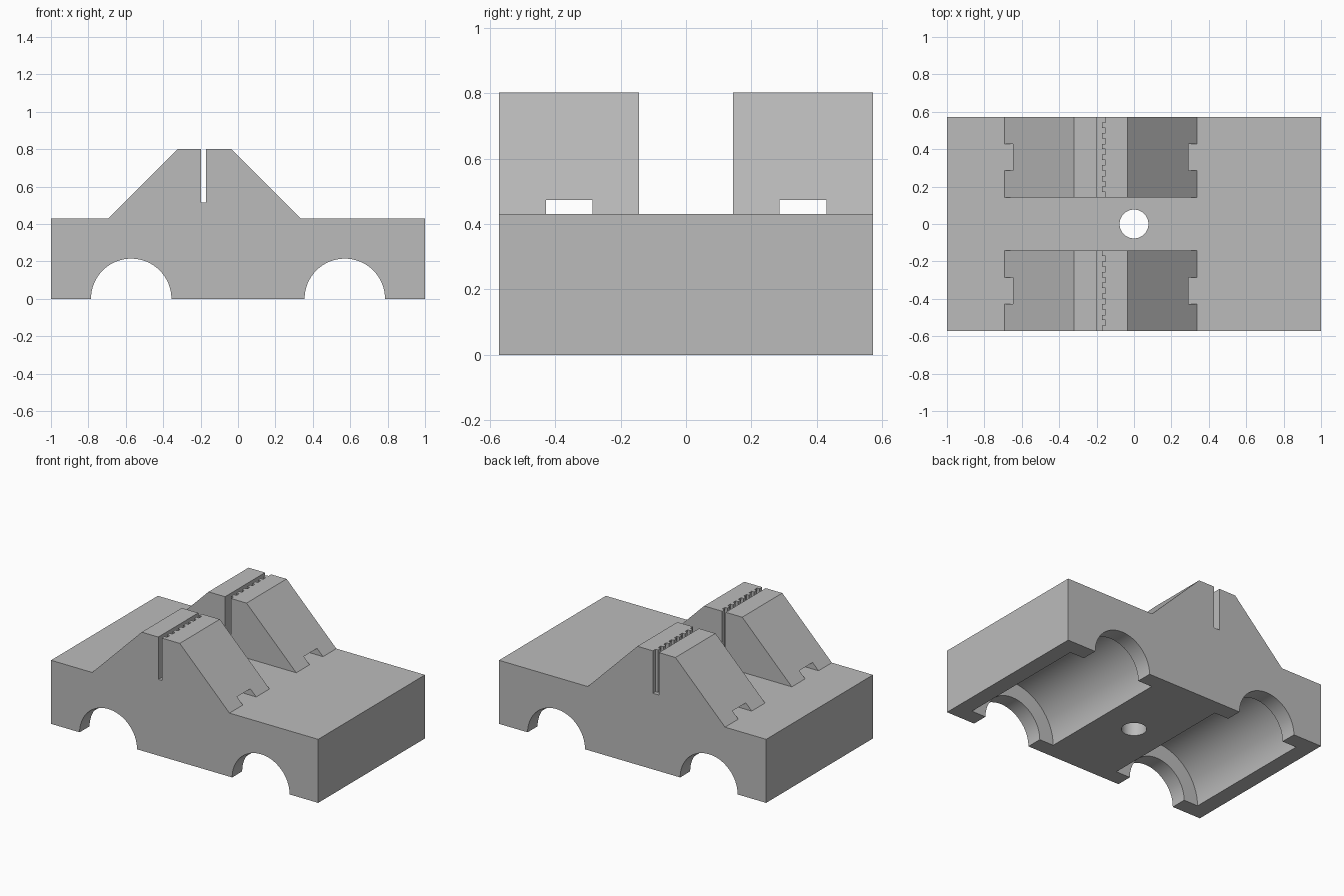
import bpy, bmesh, math
from mathutils import Vector

if "Cube" in bpy.data.objects:
    bpy.data.objects.remove(bpy.data.objects["Cube"], do_unlink=True)

grey = bpy.data.materials.new("plain_grey")
grey.use_nodes = True
colour = (0.5, 0.5, 0.5, 1)
grey.diffuse_color = colour
grey.node_tree.nodes["Principled BSDF"].inputs["Base Color"].default_value = colour


def prism(name, outline, sweep):
    """Extrude a closed outline of 3D points along a vector."""
    bm = bmesh.new()
    face = bm.faces.new([bm.verts.new(p) for p in outline])
    moved = bmesh.ops.extrude_face_region(bm, geom=[face])["geom"]
    bmesh.ops.translate(bm, vec=Vector(sweep),
                        verts=[g for g in moved if isinstance(g, bmesh.types.BMVert)])
    bmesh.ops.recalc_face_normals(bm, faces=bm.faces)
    mesh = bpy.data.meshes.new(name)
    bm.to_mesh(mesh)
    bm.free()
    mesh.materials.append(grey)
    obj = bpy.data.objects.new(name, mesh)
    bpy.context.collection.objects.link(obj)
    return obj


def box(name, x0, x1, y0, y1, z0, z1):
    return prism(name, [(x0, y0, z0), (x1, y0, z0), (x1, y1, z0), (x0, y1, z0)],
                 (0, 0, z1 - z0))


def ring(radius, count=64):
    return [(radius * math.cos(math.tau * i / count),
             radius * math.sin(math.tau * i / count)) for i in range(count)]


def y_cylinder(name, x, radius, half):
    return prism(name, [(x + a, -half, b) for a, b in ring(radius)], (0, 2 * half, 0))


def cut(target, cutters):
    for cutter in cutters:
        cutter.hide_render = True
        mod = target.modifiers.new("cut", "BOOLEAN")
        mod.operation = "DIFFERENCE"
        mod.solver = "EXACT"
        mod.object = cutter
        bpy.ops.object.select_all(action="DESELECT")
        bpy.context.view_layer.objects.active = target
        target.select_set(True)
        bpy.ops.object.modifier_apply(modifier=mod.name)
    for cutter in cutters:
        bpy.data.objects.remove(cutter, do_unlink=True)
    bpy.ops.object.shade_smooth_by_angle(angle=math.radians(30))


DEPTH, DECK, TOP = 0.571, 0.43, 0.802

# Carriage base with bearing pockets, end arches and a centre screw hole
base = box("carriage_base", -1, 1, -DEPTH, DEPTH, 0, DECK)
cutters = [prism("screw_hole", [(a, b, -0.1) for a, b in ring(0.077)], (0, 0, 0.7))]
for side in (-1, 1):
    cutters.append(y_cylinder("bearing_pocket", side * DEPTH, 0.321, 0.464))
    cutters.append(y_cylinder("end_arch", side * DEPTH, 0.215, 0.7))
cut(base, cutters)

# Belt slot outline, toothed on one side
pitch, y = 0.0571, -0.628
left, tip, root = -0.197, -0.171, -0.152
slot = [(left, y)]
while y < 0.62:
    slot += [(tip, y), (tip, y + pitch / 2), (root, y + pitch / 2), (root, y + pitch)]
    y += pitch
slot.append((left, y))

# Sloped belt clamps, each with a tie tunnel and the toothed slot
profile = [(-0.692, DECK), (0.336, DECK), (-0.036, TOP), (-0.321, TOP)]
for name, y0 in (("front_belt_clamp", -DEPTH), ("back_belt_clamp", 0.143)):
    clamp = prism(name, [(x, y0, z) for x, z in profile], (0, 0.428, 0))
    tunnel = box("tie_tunnel", -0.9, 0.6, y0 + 0.143, y0 + 0.286, 0.3, 0.474)
    belt = prism("belt_slot", [(x, v, 0.515) for x, v in slot], (0, 0, 0.5))
    cut(clamp, [tunnel, belt])
